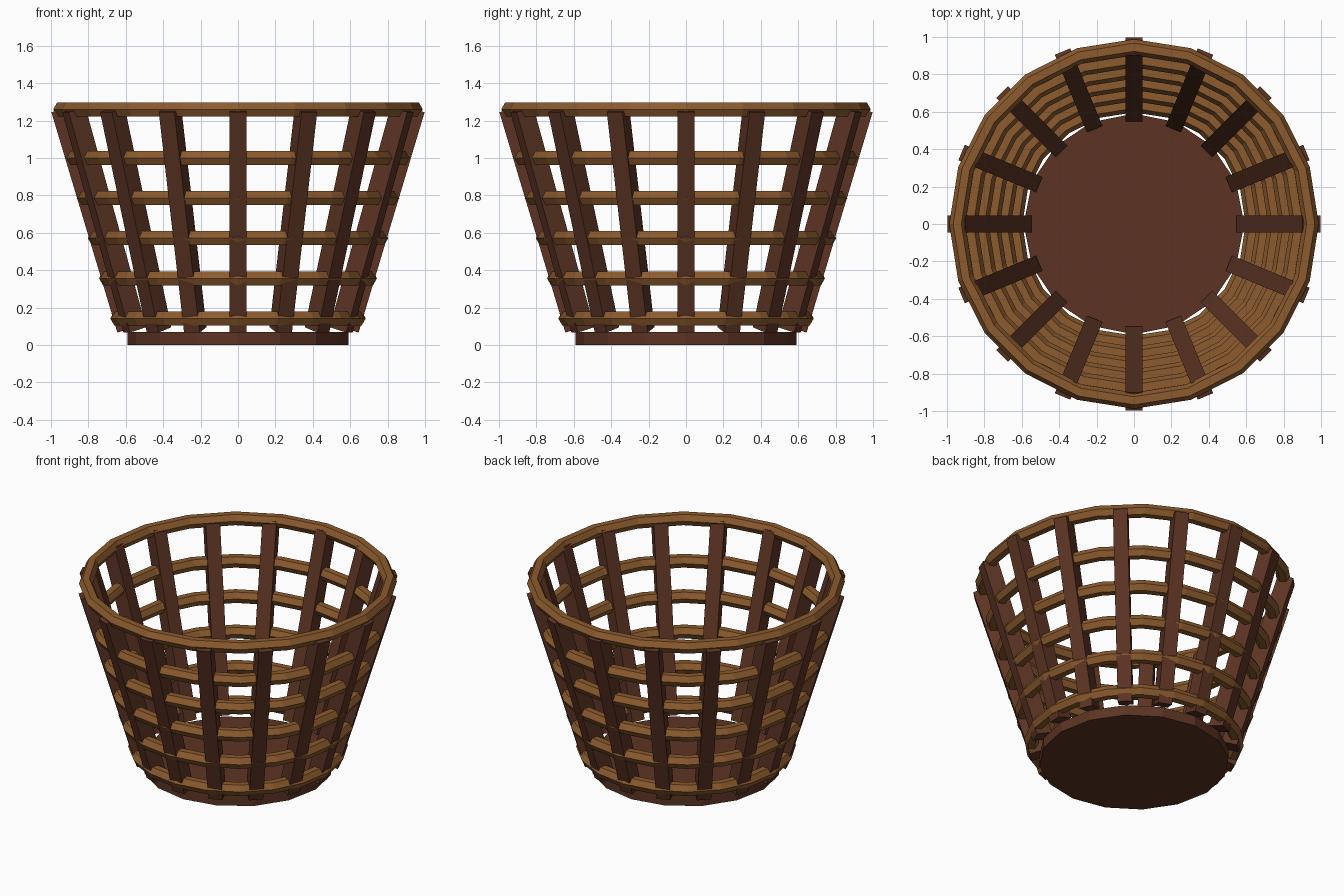
import bpy, math
from mathutils import Vector

if "Cube" in bpy.data.objects:
    bpy.data.objects.remove(bpy.data.objects["Cube"])


def material(name, color):
    m = bpy.data.materials.new(name)
    m.diffuse_color = (*color, 1)
    m.use_nodes = True
    m.node_tree.nodes["Principled BSDF"].inputs["Base Color"].default_value = m.diffuse_color
    return m


dark_wood = material("dark_wood", (0.107, 0.034, 0.017))
light_wood = material("light_wood", (0.262, 0.105, 0.027))


def mesh_object(name, verts, faces, mat):
    me = bpy.data.meshes.new(name)
    me.from_pydata(verts, [], faces)
    me.materials.append(mat)
    ob = bpy.data.objects.new(name, me)
    bpy.context.collection.objects.link(ob)
    return ob


def hoop(name, radius, z, thick=0.043, seg=20, sides=6):
    verts, faces = [], []
    for i in range(seg):
        a = math.tau * i / seg
        for j in range(sides):
            b = math.tau * j / sides
            r = radius + thick * math.cos(b)
            verts.append((r * math.cos(a), r * math.sin(a), z + thick * math.sin(b)))
    for i in range(seg):
        n = (i + 1) % seg
        for j in range(sides):
            k = (j + 1) % sides
            faces.append((i * sides + j, n * sides + j, n * sides + k, i * sides + k))
    return mesh_object(name, verts, faces, light_wood)


def stake(name, angle, width=0.09, depth=0.10):
    # square-ended slat leaning outward along the basket wall
    radial = Vector((math.cos(angle), math.sin(angle), 0))
    side = Vector((-math.sin(angle), math.cos(angle), 0))
    up = Vector((0, 0, 1))
    bottom = radial * 0.597 + up * 0.081
    top = radial * 0.95 + up * 1.259
    normal = side.cross((top - bottom).normalized())
    verts = [c + side * (s * width / 2) + normal * (d * depth / 2)
             for c in (bottom, top)
             for s, d in ((-1, -1), (-1, 1), (1, 1), (1, -1))]
    faces = [(0, 3, 2, 1), (4, 5, 6, 7)]
    faces += [(i, (i + 1) % 4, (i + 1) % 4 + 4, i + 4) for i in range(4)]
    return mesh_object(name, verts, faces, dark_wood)


# Base disc
N = 16
ring = [(0.59 * math.cos(math.tau * i / N), 0.59 * math.sin(math.tau * i / N))
        for i in range(N)]
verts = [(x, y, 0) for x, y in ring] + [(x, y, 0.07) for x, y in ring]
faces = [tuple(reversed(range(N))), tuple(range(N, 2 * N))]
faces += [(i, (i + 1) % N, (i + 1) % N + N, i + N) for i in range(N)]
mesh_object("base", verts, faces, dark_wood)

# Upright stakes
for i in range(16):
    stake(f"stake_{i + 1}", math.tau * i / 16)

# Horizontal hoops and top rim
for k in range(5):
    hoop(f"hoop_{k + 1}", 0.64 + 0.06 * k, 0.142 + 0.2145 * k)
hoop("rim", 0.945, 1.26)
